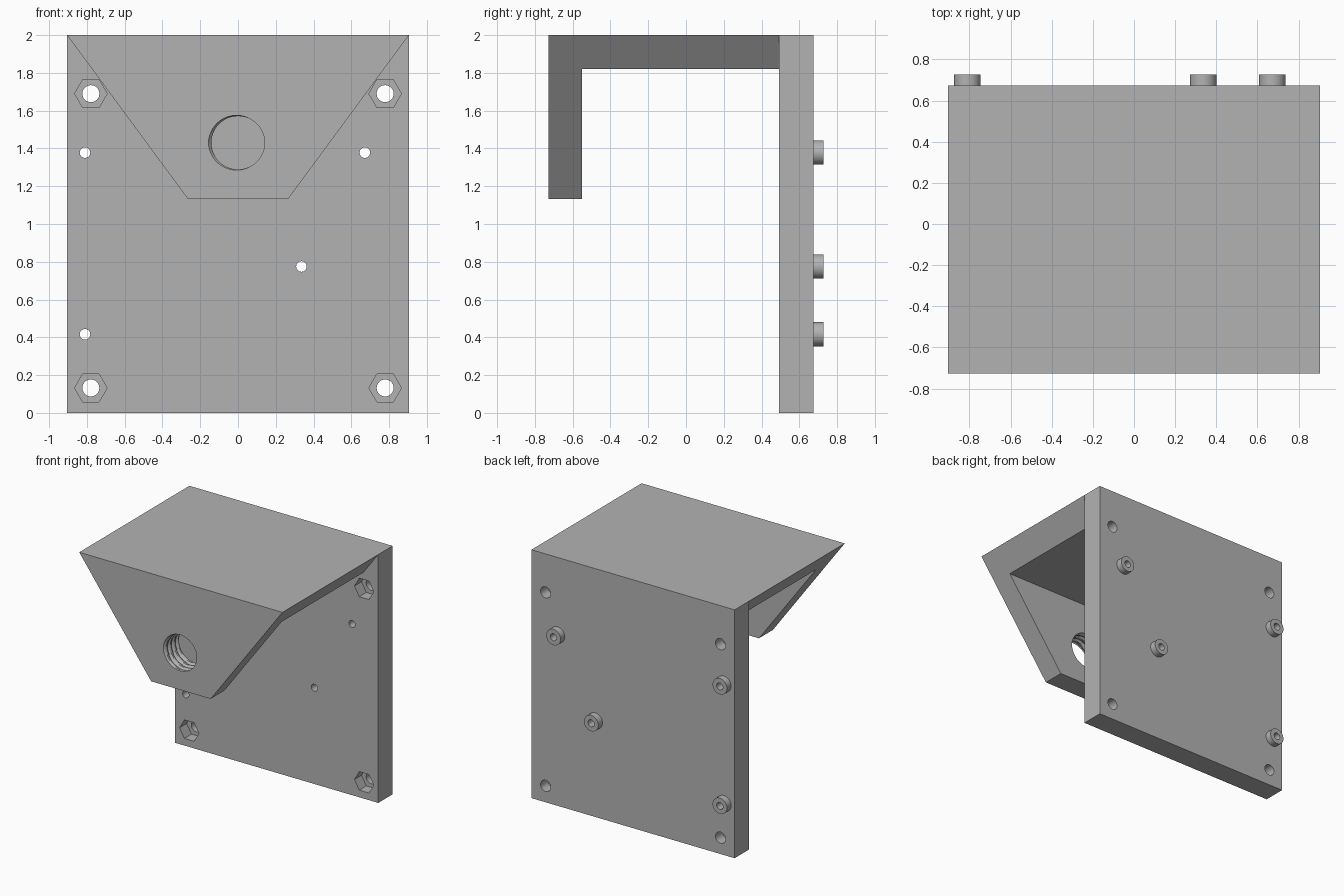
import bpy, bmesh, math
from mathutils import Matrix, Vector

cube = bpy.data.objects.get("Cube")
if cube:
    bpy.data.objects.remove(cube, do_unlink=True)

grey = bpy.data.materials.new("plain grey")
grey.use_nodes = True
grey.diffuse_color = (0.45, 0.45, 0.45, 1)
grey.node_tree.nodes["Principled BSDF"].inputs["Base Color"].default_value = (0.45, 0.45, 0.45, 1)

FRONT, LIP_BACK, PLATE_FRONT, PLATE_BACK, BACK = -0.727, -0.55, 0.492, 0.674, 0.727


def finish(name, bm):
    bmesh.ops.recalc_face_normals(bm, faces=bm.faces)
    mesh = bpy.data.meshes.new(name)
    bm.to_mesh(mesh)
    bm.free()
    mesh.materials.append(grey)
    obj = bpy.data.objects.new(name, mesh)
    bpy.context.collection.objects.link(obj)
    return obj


def add_prism(bm, outline, y0, y1):
    """Extrude an (x, z) outline along y."""
    face = bm.faces.new([bm.verts.new((x, y0, z)) for x, z in outline])
    top = bmesh.ops.extrude_face_region(bm, geom=[face])["geom"]
    verts = [g for g in top if isinstance(g, bmesh.types.BMVert)]
    bmesh.ops.translate(bm, verts=verts, vec=(0, y1 - y0, 0))


def circle(x, z, r, n):
    return [(x + r * math.cos(i * math.tau / n), z + r * math.sin(i * math.tau / n)) for i in range(n)]


def prisms(name, items):
    bm = bmesh.new()
    for outline, y0, y1 in items:
        add_prism(bm, outline, y0, y1)
    return finish(name, bm)


def rect(x, z0, z1):
    return [(-x, z0), (x, z0), (x, z1), (-x, z1)]


def boolean(target, tool, operation):
    mod = target.modifiers.new(tool.name, "BOOLEAN")
    mod.operation, mod.solver, mod.object = operation, "EXACT", tool
    bpy.context.view_layer.objects.active = target
    bpy.ops.object.modifier_apply(modifier=mod.name)
    bpy.data.objects.remove(tool, do_unlink=True)


def thread_cutter(cx, cz, r, depth, pitch):
    """Solid screw with triangular helical ridges along y."""
    bm = bmesh.new()
    n, step = 48, pitch / 8
    y0, y1 = FRONT - pitch, LIP_BACK + pitch
    rings = []
    for j in range(round((y1 - y0) / step) + 1):
        y, ring = y0 + j * step, []
        for i in range(n):
            a = i * math.tau / n
            phase = ((y - FRONT) / pitch + i / n) % 1
            rad = r + depth * max(0, 1 - abs(phase - 0.5) * 3)
            ring.append(bm.verts.new((cx + rad * math.cos(a), y, cz + rad * math.sin(a))))
        rings.append(ring)
    for a, b in zip(rings, rings[1:]):
        for i in range(n):
            k = (i + 1) % n
            bm.faces.new((a[i], a[k], b[k], b[i]))
    bm.faces.new(rings[0])
    bm.faces.new(rings[-1])
    bmesh.ops.triangulate(bm, faces=bm.faces)
    return finish("thread_cutter", bm)


# Overhanging bracket: tapered block hollowed into a top shelf and a front lip
bracket = prisms("bracket", [([(-0.905, 2), (-0.265, 1.132), (0.265, 1.132), (0.905, 2)],
                              FRONT, PLATE_FRONT + 0.06)])
boolean(bracket, prisms("hollow", [(rect(1.2, 1, 1.82), LIP_BACK, 0.8)]), "DIFFERENCE")
boolean(bracket, thread_cutter(0, 1.43, 0.141, 0.016, 0.05), "DIFFERENCE")

# Mounting plate with spacer bosses on the back
body = prisms("mounting_bracket", [(rect(0.905, 0, 2), PLATE_FRONT, PLATE_BACK)])
boolean(body, bracket, "UNION")
pegs = [(-0.81, 1.378), (0.672, 1.378), (0.336, 0.775), (-0.81, 0.416)]
boolean(body, prisms("spacer_bosses", [(circle(x, z, 0.064, 40), PLATE_BACK - 0.02, BACK)
                                       for x, z in pegs]), "UNION")

# Screw holes through the bosses, corner bolt holes and hexagonal nut pockets
corners = [(x, z) for x in (-0.779, 0.779) for z in (0.132, 1.69)]
boolean(body, prisms("screw_holes", [(circle(x, z, 0.028, 28), 0.4, 0.8) for x, z in pegs]), "DIFFERENCE")
boolean(body, prisms("bolt_holes", [(circle(x, z, 0.045, 32), 0.4, 0.8) for x, z in corners]), "DIFFERENCE")
boolean(body, prisms("nut_pockets", [(circle(x, z, 0.086, 6), 0.45, PLATE_FRONT + 0.09)
                                     for x, z in corners]), "DIFFERENCE")

bpy.ops.object.select_all(action="DESELECT")
body.select_set(True)
bpy.context.view_layer.objects.active = body
bpy.ops.object.shade_smooth_by_angle(angle=math.radians(25))
